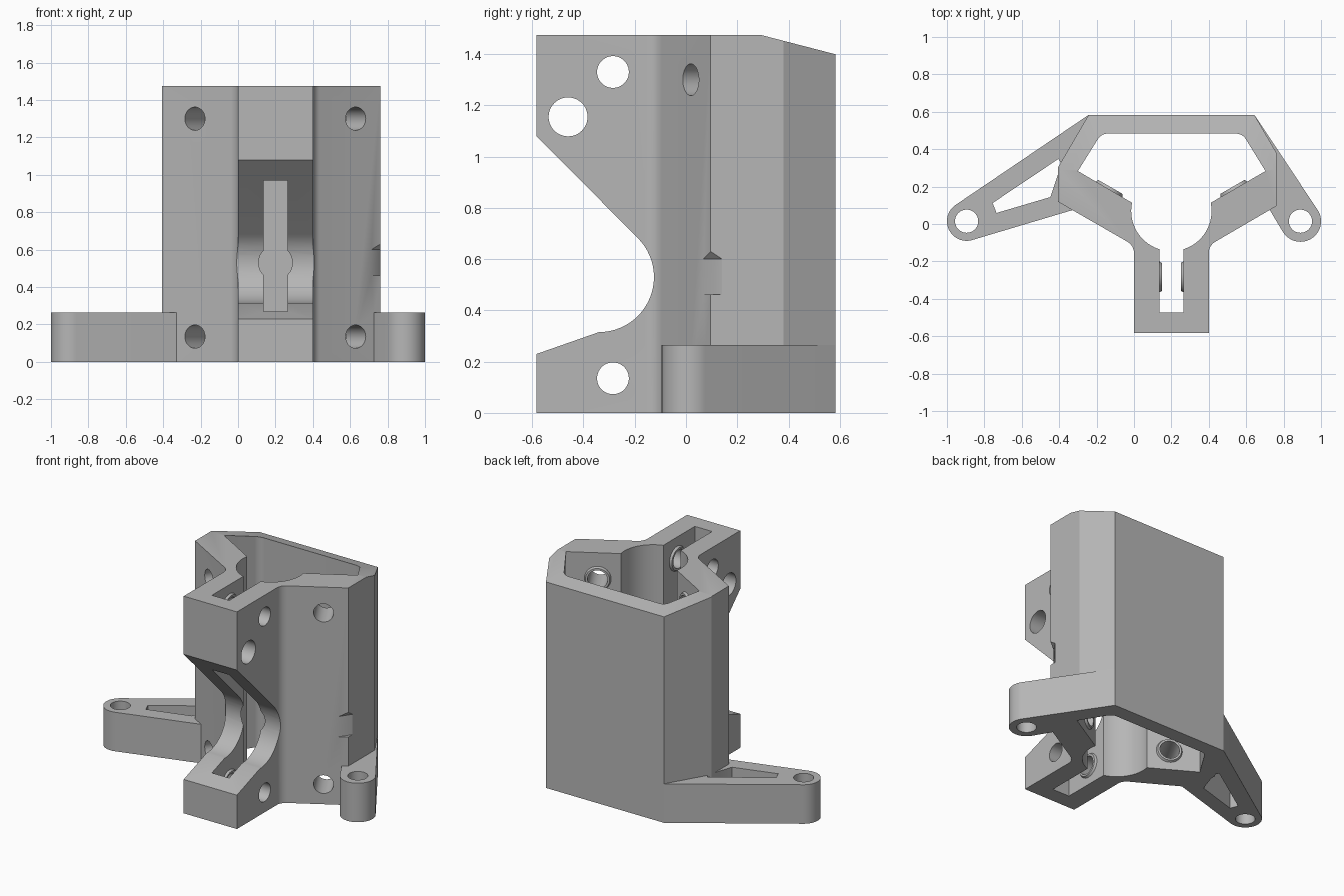
import bpy
import bmesh
from math import cos, sin, pi, tan
from mathutils import Vector, Matrix

cube = bpy.data.objects.get("Cube")
if cube:
    bpy.data.objects.remove(cube, do_unlink=True)

grey = bpy.data.materials.new("plain_grey")
grey.use_nodes = True
colour = (0.47, 0.47, 0.47, 1)
grey.diffuse_color = colour
grey.node_tree.nodes["Principled BSDF"].inputs["Base Color"].default_value = colour


def finish(name, bm):
    bmesh.ops.recalc_face_normals(bm, faces=bm.faces[:])
    mesh = bpy.data.meshes.new(name)
    bm.to_mesh(mesh)
    bm.free()
    mesh.materials.append(grey)
    ob = bpy.data.objects.new(name, mesh)
    bpy.context.collection.objects.link(ob)
    return ob


def prism(name, pts, lo, hi, axis="z"):
    """Extrude a flat outline along z, or a (y, z) outline along x."""
    bm = bmesh.new()
    place = (lambda p, h: (p[0], p[1], h)) if axis == "z" else (lambda p, h: (h, p[0], p[1]))
    base = bm.faces.new([bm.verts.new(place(p, lo)) for p in pts])
    top = bmesh.ops.extrude_face_region(bm, geom=[base])["geom"]
    step = Vector(place((0, 0), hi - lo))
    bmesh.ops.translate(bm, vec=step, verts=[v for v in top if isinstance(v, bmesh.types.BMVert)])
    return finish(name, bm)


def rod(name, start, end, r1, r2=None):
    """Round bar or cone between two points."""
    a, b = Vector(start), Vector(end)
    bm = bmesh.new()
    turn = (b - a).to_track_quat("Z", "Y").to_matrix().to_4x4()
    bmesh.ops.create_cone(bm, cap_ends=True, segments=48, radius1=r1,
                          radius2=r1 if r2 is None else r2, depth=(b - a).length,
                          matrix=Matrix.Translation((a + b) / 2) @ turn)
    return finish(name, bm)


def arc(cx, cy, r, a0, a1, n=24):
    return [(cx + r * cos(a0 + (a1 - a0) * i / n), cy + r * sin(a0 + (a1 - a0) * i / n))
            for i in range(n + 1)]


def fillet(prev, corner, nxt, r, n=8):
    """Points rounding one corner of an outline."""
    p, c, q = Vector(prev), Vector(corner), Vector(nxt)
    u, v = (p - c).normalized(), (q - c).normalized()
    half = u.angle(v) / 2
    centre = c + (u + v).normalized() * (r / sin(half))
    s = c + u * (r / tan(half)) - centre
    e = c + v * (r / tan(half)) - centre
    return [tuple(centre + s.lerp(e, i / n).normalized() * r) for i in range(n + 1)]


def combine(target, tool, operation):
    mod = target.modifiers.new("cut", "BOOLEAN")
    mod.operation, mod.object, mod.solver = operation, tool, "EXACT"
    bpy.context.view_layer.objects.active = target
    bpy.ops.object.modifier_apply(modifier=mod.name)
    bpy.data.objects.remove(tool, do_unlink=True)


def hull_arm(name, centre, r, anchors, height):
    """Lug shape: straight sides tangent to a round end."""
    bm = bmesh.new()
    outline = arc(*centre, r, 0, 2 * pi, 64)[:-1] + anchors
    for z in (0, height):
        for x, y in outline:
            bm.verts.new((x, y, z))
    res = bmesh.ops.convex_hull(bm, input=bm.verts[:])
    bmesh.ops.delete(bm, geom=[v for v in bm.verts if not v.link_faces], context="VERTS")
    bmesh.ops.dissolve_limit(bm, angle_limit=0.01, verts=bm.verts[:], edges=bm.edges[:])
    return finish(name, bm)


HEIGHT, ARM = 1.475, 0.265

# Outer body with rounded stem roots
right_side, left_side = (0.762, 0.096), (-0.405, 0.118)
stem_r, stem_l = (0.4, -0.115), (0.0, -0.115)
outline = [(0.0, -0.583), (0.4, -0.583)]
outline += fillet((0.4, -0.583), stem_r, right_side, 0.07)
outline += [right_side, (0.762, 0.38), (0.644, 0.583), (-0.243, 0.583), (-0.405, 0.305), left_side]
outline += fillet(left_side, stem_l, (0.0, -0.583), 0.07)
body = prism("bracket_body", outline, 0, HEIGHT)

# Mounting arms at the base; the longer one has a slot
left_lug, right_lug = (-0.895, 0.015), (0.89, 0.015)
long_arm = hull_arm("long_arm", left_lug, 0.105, [(-0.243, 0.583), (-0.32, 0.077)], ARM)
slot = [(-0.756, 0.112), (-0.404, 0.348), (-0.388, 0.32), (-0.447, 0.144), (-0.735, 0.059)]
combine(long_arm, prism("arm_slot", slot, -0.1, 0.4), "DIFFERENCE")
short_arm = hull_arm("short_arm", right_lug, 0.11, [(0.644, 0.583), (0.72, 0.085)], ARM)
for arm in (long_arm, short_arm):
    combine(body, arm, "UNION")

# Open cavity: wide chamber, round bore and narrow stem slot
wall_l, wall_r = (-0.3, 0.283), (0.703, 0.283)
back_l, back_r = (-0.175, 0.483), (0.58, 0.483)
chamber = [(-0.008, 0.112), (0.408, 0.112), wall_r]
chamber += fillet(wall_r, back_r, back_l, 0.06) + fillet(back_r, back_l, wall_l, 0.06) + [wall_l]
combine(body, prism("chamber", chamber, -0.1, 1.6), "DIFFERENCE")
combine(body, prism("bore", arc(0.2, 0.07, 0.215, 0, 2 * pi, 72)[:-1], -0.1, 1.6), "DIFFERENCE")
stem_slot = [(0.135, -0.473), (0.265, -0.473), (0.265, 0.1), (0.135, 0.1)]
combine(body, prism("stem_slot", stem_slot, -0.1, 1.6), "DIFFERENCE")

# Curved bite through the front of the stem
bite = [(-0.7, 0.188), (-0.583, 0.23)] + arc(-0.34, 0.53, 0.215, -pi / 2, pi / 4)
bite += [(-0.583, 1.08), (-0.7, 1.197)]
combine(body, prism("front_bite", bite, -0.2, 0.6, "x"), "DIFFERENCE")

# Sloped top at the back
slope = [(0.19, 1.501), (0.7, 1.369), (0.7, 1.7), (0.19, 1.7)]
combine(body, prism("top_slope", slope, -0.8, 1.0, "x"), "DIFFERENCE")

# Raised seats and holes in the slanted walls
for z in (0.135, 1.3):
    for x, side in ((-0.23, 1), (0.63, -1)):
        origin, way = Vector((x, 0.018, z)), Vector((0.5 * side, 0.866, 0))
        combine(body, rod("seat", origin + way * 0.17, origin + way * 0.208, 0.094, 0.075), "UNION")
        combine(body, rod("hole", origin - way * 0.15, origin + way * 0.3, 0.062), "DIFFERENCE")

# Raised seats and holes across the stem
for z in (0.135, 1.33):
    for wall, side in ((0.135, 1), (0.265, -1)):
        seat = rod("seat", (wall - 0.02 * side, -0.283, z), (wall + 0.014 * side, -0.283, z), 0.094, 0.075)
        combine(body, seat, "UNION")
for y, z, r in ((-0.285, 0.135, 0.062), (-0.285, 1.33, 0.062), (-0.46, 1.155, 0.076)):
    combine(body, rod("hole", (-0.2, y, z), (0.6, y, z), r), "DIFFERENCE")

# Lug holes
for x, y in (left_lug, right_lug):
    combine(body, rod("hole", (x, y, -0.1), (x, y, 0.4), 0.062), "DIFFERENCE")

# Small corner notch with a sloped roof
notch = prism("notch", [(0, 0.462), (0.1, 0.462), (0.1, 0.72), (0, 0.6)], -0.1, 0.1, "x")
notch.data.transform(Matrix.Translation((0.738, 0.105, 0)) @ Matrix.Rotation(-2.16, 4, "Z"))
combine(body, notch, "DIFFERENCE")

# Smooth the round surfaces, keep edges sharp
bpy.ops.object.select_all(action="DESELECT")
body.select_set(True)
bpy.context.view_layer.objects.active = body
bpy.ops.object.shade_smooth_by_angle(angle=0.5)
